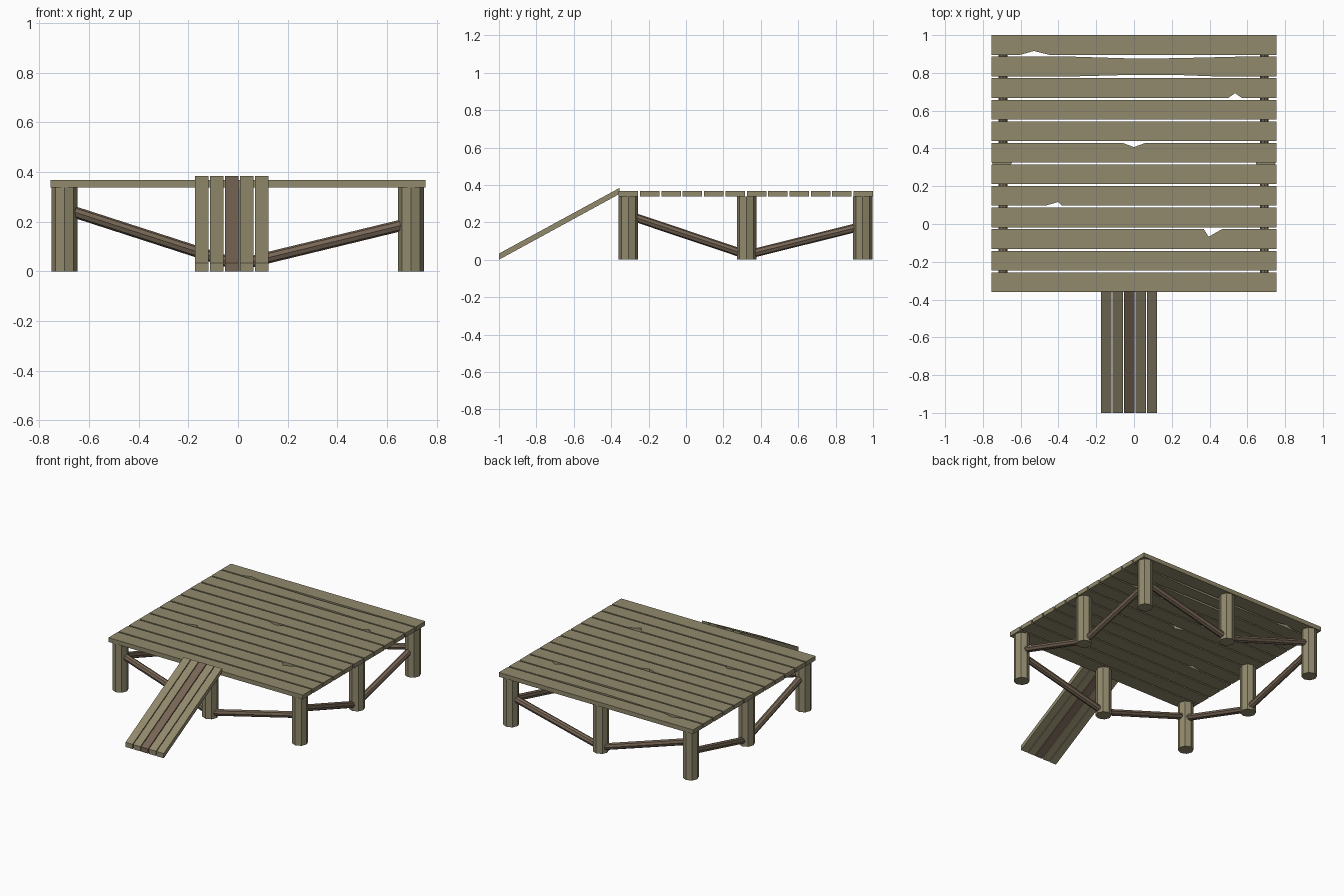
import bpy, bmesh, math
from mathutils import Vector

if "Cube" in bpy.data.objects:
    bpy.data.objects.remove(bpy.data.objects["Cube"])


def material(name, rgb):
    m = bpy.data.materials.new(name)
    m.diffuse_color = (*rgb, 1)
    m.use_nodes = True
    m.node_tree.nodes["Principled BSDF"].inputs["Base Color"].default_value = m.diffuse_color
    return m


wood = material("weathered_wood", (0.283, 0.252, 0.152))
dark = material("dark_wood", (0.182, 0.133, 0.09))


def finish(name, bm, mat):
    bmesh.ops.recalc_face_normals(bm, faces=bm.faces)
    me = bpy.data.meshes.new(name)
    bm.to_mesh(me)
    bm.free()
    me.materials.append(mat)
    ob = bpy.data.objects.new(name, me)
    bpy.context.collection.objects.link(ob)
    return ob


def prism(name, outline, shift, mat):
    """Extrude a closed 3D outline along a vector."""
    bm = bmesh.new()
    face = bm.faces.new([bm.verts.new(p) for p in outline])
    ext = bmesh.ops.extrude_face_region(bm, geom=[face], use_keep_orig=True)
    moved = [g for g in ext["geom"] if isinstance(g, bmesh.types.BMVert)]
    bmesh.ops.translate(bm, verts=moved, vec=shift)
    return finish(name, bm, mat)


def rod(name, a, b, radius, mat, sides=8):
    """Straight octagonal log from a to b."""
    a, b = Vector(a), Vector(b)
    bm = bmesh.new()
    bmesh.ops.create_cone(bm, cap_ends=True, segments=sides, radius1=radius,
                          radius2=radius, depth=(b - a).length)
    ob = finish(name, bm, mat)
    ob.location = (a + b) / 2
    if abs((b - a).x) + abs((b - a).y) > 1e-6:
        ob.rotation_euler = (b - a).to_track_quat('Z', 'Y').to_euler()
    return ob


# Deck planks, with chipped or worn edges given as (x, inset) points
HALF, WIDTH, DECK_Z, THICK = 0.755, 0.104, 0.338, 0.03
STEP = (1.36 - WIDTH) / 11
low_chips = {
    0: [(-0.60, 0), (-0.53, 0.02), (-0.45, 0)],
    1: [(-0.30, 0), (0.0, 0.008), (0.20, 0.008), (0.42, 0)],
    2: [(0.50, 0), (0.535, 0.025), (0.57, 0)],
    7: [(-0.47, 0), (-0.40, 0.02), (-0.38, 0)],
}
high_chips = {
    1: [(-0.32, 0), (0.0, 0.01), (0.22, 0.008), (0.55, 0)],
    5: [(-0.06, 0), (0.0, 0.022), (0.06, 0)],
    9: [(0.37, 0), (0.395, 0.04), (0.465, 0)],
}
for i in range(12):
    top = 1.0 - i * STEP
    bot = top - WIDTH
    pts = [(-HALF, bot, DECK_Z)]
    pts += [(x, bot + d, DECK_Z) for x, d in low_chips.get(i, [])]
    pts += [(HALF, bot, DECK_Z), (HALF, top, DECK_Z)]
    pts += [(x, top - d, DECK_Z) for x, d in reversed(high_chips.get(i, []))]
    pts.append((-HALF, top, DECK_Z))
    prism(f"deck_plank_{i + 1}", pts, (0, 0, THICK), wood)

# Posts around the edge, none in the middle
XS, YS = (-0.699, 0.0, 0.697), (-0.308, 0.324, 0.945)
for i, x in enumerate(XS):
    for j, y in enumerate(YS):
        if (i, j) != (1, 1):
            rod(f"post_{i}_{j}", (x, y, 0), (x, y, DECK_Z), 0.052, wood)

# Slanted braces from each corner down to the middle posts
LOW, THIN = 0.026, 0.023
for side, y in (("front", YS[0]), ("back", YS[2])):
    rod(f"{side}_brace_left", (XS[0], y, 0.252), (0, y, LOW), THIN, dark)
    rod(f"{side}_brace_right", (XS[2], y, 0.195), (0, y, LOW), THIN, dark)
for side, x in (("left", -0.694), ("right", 0.69)):
    rod(f"{side}_brace_front", (x, YS[0], 0.238), (x, YS[1], LOW), THIN, dark)
    rod(f"{side}_brace_rear", (x, YS[2], 0.18), (x, YS[1], LOW), THIN, dark)

# Ramp boards, the middle one darker
for i in range(5):
    x = -0.174 + i * 0.0605
    profile = [(x, -1.0, 0.0), (x, -0.355, 0.352),
               (x, -0.355, 0.384), (x, -1.0, 0.033)]
    prism(f"ramp_board_{i + 1}", profile, (0.055, 0, 0), dark if i == 2 else wood)
